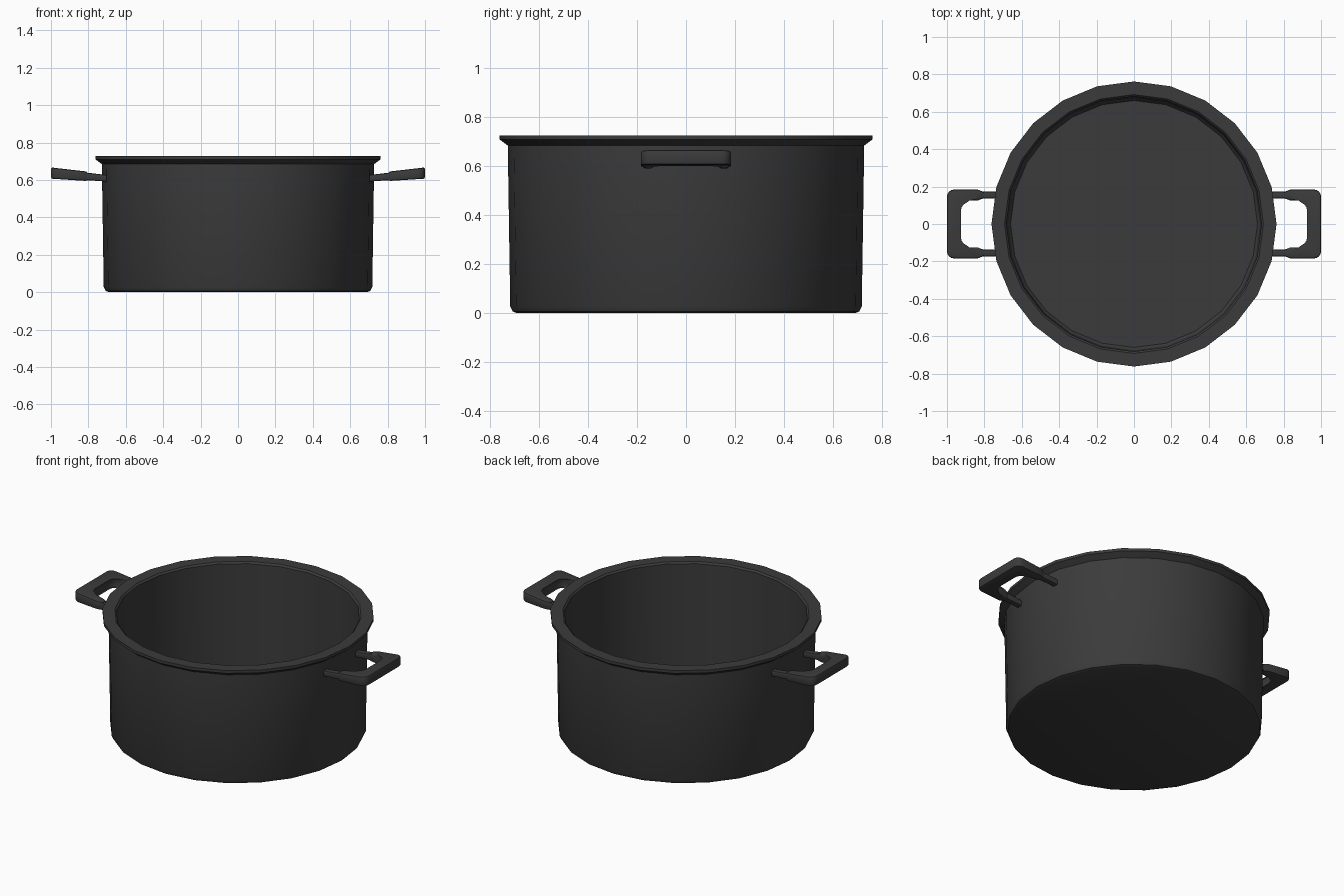
import bpy, bmesh, math

if "Cube" in bpy.data.objects:
    bpy.data.objects.remove(bpy.data.objects["Cube"])

SIDES = 24

iron = bpy.data.materials.new("dark_iron")
iron.diffuse_color = (0.044, 0.044, 0.044, 1)
iron.use_nodes = True
iron.node_tree.nodes["Principled BSDF"].inputs["Base Color"].default_value = iron.diffuse_color


def finish(name, bm):
    bmesh.ops.recalc_face_normals(bm, faces=bm.faces)
    me = bpy.data.meshes.new(name)
    bm.to_mesh(me)
    bm.free()
    me.materials.append(iron)
    ob = bpy.data.objects.new(name, me)
    bpy.context.collection.objects.link(ob)
    bpy.ops.object.select_all(action='DESELECT')
    ob.select_set(True)
    bpy.context.view_layer.objects.active = ob
    bpy.ops.object.shade_smooth_by_angle(angle=math.radians(30))
    return ob


def lathe(name, profile):
    """Revolve (radius, z) points, capping both ends with a flat disc."""
    bm = bmesh.new()
    rings = []
    for r, z in profile:
        rings.append([bm.verts.new((r * math.cos(i * math.tau / SIDES),
                                    r * math.sin(i * math.tau / SIDES), z))
                      for i in range(SIDES)])
    for a, b in zip(rings, rings[1:]):
        for i in range(SIDES):
            j = (i + 1) % SIDES
            bm.faces.new((a[i], a[j], b[j], b[i]))
    bm.faces.new(rings[0])
    bm.faces.new(rings[-1])
    return finish(name, bm)


def slab(name, outline, side, thick, drop, bevel):
    """Extrude an xy outline into a bevelled bar that rises outwards."""
    bm = bmesh.new()
    rows = []
    for s in (-0.5, 0.5):
        row = []
        for x, y in outline:
            z = 0.637 - drop + (x - 1) * 0.09 + s * (thick + (x - 1) * 0.05)
            row.append(bm.verts.new((x * side, y, z)))
        rows.append(row)
    lo, hi = rows
    n = len(outline)
    caps = [bm.faces.new(lo), bm.faces.new(hi)]
    for i in range(n):
        j = (i + 1) % n
        bm.faces.new((lo[i], lo[j], hi[j], hi[i]))
    edges = {e for f in caps for e in f.edges}
    bmesh.ops.bevel(bm, geom=list(edges), offset=bevel, segments=2,
                    profile=0.5, affect='EDGES')
    return finish(name, bm)


def arc(cx, cy, r, a0, a1, n=4):
    return [(cx + r * math.cos(math.radians(a0 + (a1 - a0) * i / n)),
             cy + r * math.sin(math.radians(a0 + (a1 - a0) * i / n)))
            for i in range(n + 1)]


# Pot: rounded base, slightly flared wall, flanged rim, inner wall and floor
lathe("pot_body", [
    (0.69, 0.0), (0.708, 0.007), (0.718, 0.028), (0.728, 0.685),
    (0.762, 0.71), (0.762, 0.727), (0.692, 0.727), (0.682, 0.717),
    (0.674, 0.06), (0.66, 0.04)])

# Handles: U-shaped grip with thinner arms joining the wall
half = ([(0.805, 0.137), (0.805, 0.172), (0.835, 0.184)]
        + arc(0.962, 0.146, 0.038, 90, 0))
inner = arc(0.88, 0.07, 0.055, 0, 90) + [(0.835, 0.126)]
outer_loop = half + [(x, -y) for x, y in reversed(half)]
inner_loop = [(x, -y) for x, y in reversed(inner)] + inner
grip = outer_loop + inner_loop

for side, label in ((1, "right"), (-1, "left")):
    slab(label + "_handle_grip", grip, side, 0.06, 0.0, 0.009)
    for s, end in ((1, "back"), (-1, "front")):
        arm = [(0.69, 0.136 * s), (0.86, 0.136 * s),
               (0.86, 0.173 * s), (0.69, 0.173 * s)]
        slab(f"{label}_handle_{end}_arm", arm, side, 0.05, 0.001, 0.008)
